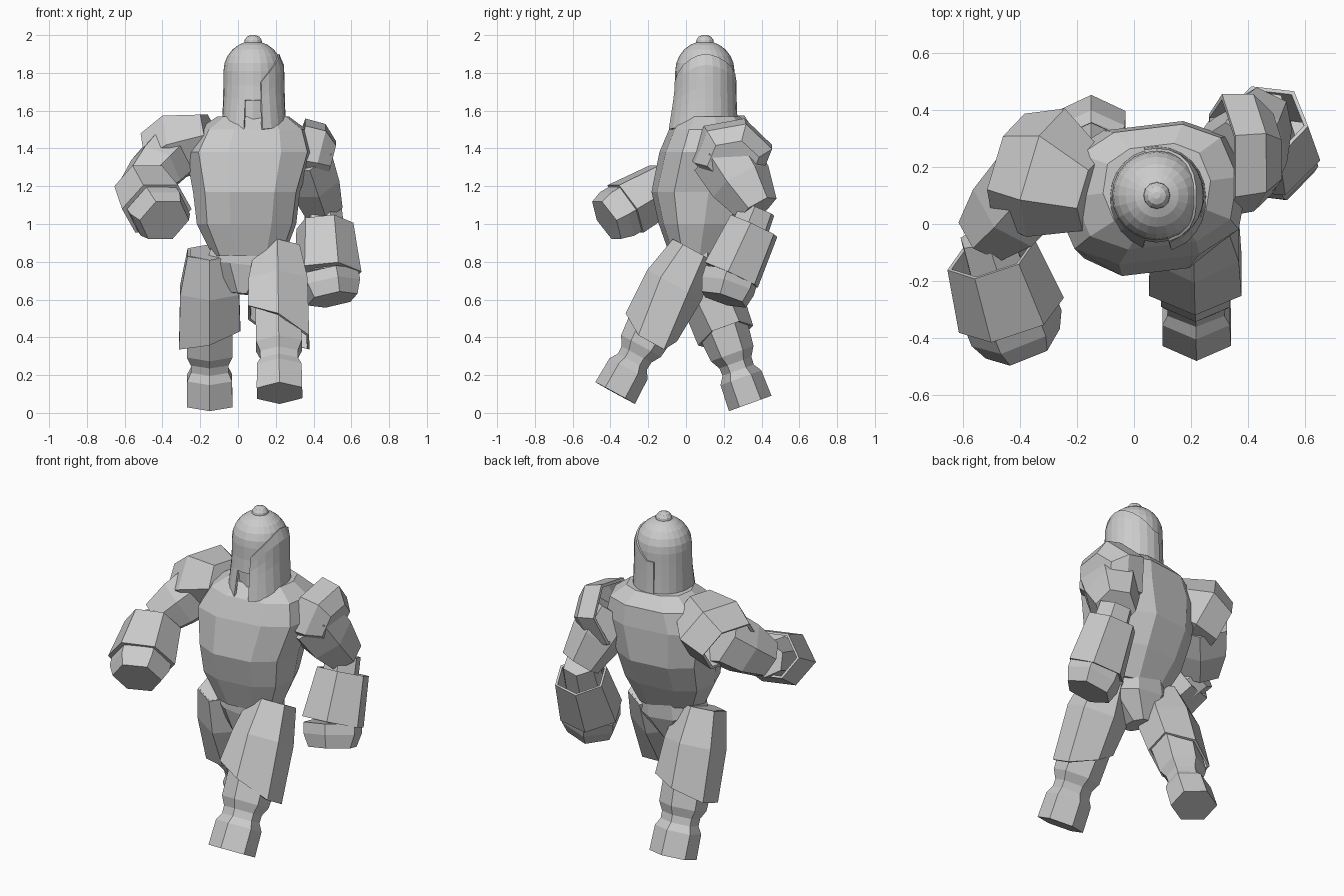
import bpy, bmesh
from math import sin, cos, pi, radians, sqrt, copysign
from mathutils import Vector

old = bpy.data.objects.get("Cube")
if old:
    bpy.data.objects.remove(old, do_unlink=True)

grey = bpy.data.materials.new("stone grey")
grey.use_nodes = True
grey.diffuse_color = (0.6, 0.6, 0.6, 1)
grey.node_tree.nodes["Principled BSDF"].inputs["Base Color"].default_value = (0.6, 0.6, 0.6, 1)


def finish(name, bm, thick=0):
    bmesh.ops.recalc_face_normals(bm, faces=bm.faces)
    mesh = bpy.data.meshes.new(name)
    bm.to_mesh(mesh)
    bm.free()
    mesh.materials.append(grey)
    ob = bpy.data.objects.new(name, mesh)
    bpy.context.collection.objects.link(ob)
    if thick:
        mod = ob.modifiers.new("thickness", "SOLIDIFY")
        mod.thickness = thick
        mod.offset = -1
    return ob


def skin(bm, rings, closed=True):
    for lo, hi in zip(rings, rings[1:]):
        n = len(lo)
        for k in range(n if closed else n - 1):
            j = (k + 1) % n
            bm.faces.new((lo[k], lo[j], hi[j], hi[k]))


def loft(name, sections, sides=6, fore=(0, -1, 0), axis=None, caps=(True, True),
         thick=0, slant=0, phase=0, box=1):
    """Skin polygon sections (centre, half width, half depth) along an axis."""
    bm = bmesh.new()
    t = Vector(axis) if axis else Vector(sections[-1][0]) - Vector(sections[0][0])
    t.normalize()
    s = Vector(fore).cross(t).normalized()
    f = t.cross(s)
    rings = []
    for c, a, b in sections:
        ring = []
        for k in range(sides):
            ang = 2 * pi * (k + phase) / sides
            u, v = (copysign(abs(w) ** box, w) for w in (cos(ang), sin(ang)))
            ring.append(bm.verts.new(Vector(c) + f * u * b + s * v * a))
        rings.append(ring)
    for v in rings[-1]:
        v.co.z += slant * (v.co.x - sections[-1][0][0])
    skin(bm, rings)
    if caps[0]:
        bm.faces.new(rings[0])
    if caps[1]:
        bm.faces.new(rings[-1])
    return finish(name, bm, thick)


# Torso, boxy and slightly twisted, tapering to the waist
UP = (0, 0, 1)
TWIST = (0.12, -1, 0)
loft("torso", [((0.055, 0.05, 0.83), 0.19, 0.13),
               ((0.045, 0.065, 1.0), 0.265, 0.205),
               ((0.045, 0.085, 1.17), 0.285, 0.265),
               ((0.06, 0.11, 1.38), 0.34, 0.245),
               ((0.075, 0.13, 1.5), 0.29, 0.215),
               ((0.08, 0.13, 1.57), 0.19, 0.15)],
     sides=10, axis=UP, fore=TWIST, phase=0.5, box=0.75)
loft("pelvis", [((0.05, 0.06, 0.9), 0.2, 0.14),
                ((0.04, 0.06, 0.78), 0.22, 0.14),
                ((0.02, 0.05, 0.63), 0.06, 0.09)], sides=8, phase=0.5)


# Legs: one stepping forward, one trailing
LEG = [(0, 0.12, 0.12), (0.45, 0.14, 0.14), (0.67, 0.14, 0.12), (0.73, 0.115, 0.09),
       (0.78, 0.115, 0.088), (0.83, 0.137, 0.115), (1, 0.139, 0.12)]


def leg(side, hip, sole, armour_end, slant):
    hip, sole = Vector(hip), Vector(sole)
    loft(side + "_leg", [(hip.lerp(sole, t), a, b) for t, a, b in LEG])
    loft(side + "_thigh_armour", [(hip.lerp(sole, t * armour_end), a, b) for t, a, b in
         ((0, 0.135, 0.125), (0.45, 0.18, 0.165), (1, 0.187, 0.155))],
         caps=(False, False), thick=0.015, slant=slant)


leg("left", (0.21, 0.04, 0.86), (0.22, -0.375, 0.105), 0.54, -0.5)
leg("right", (-0.15, 0.05, 0.85), (-0.15, 0.34, 0.05), 0.55, 0.3)


# Arms: upper arm, open gauntlet and blocky hand
def arm(side, shoulder, elbow, cuff, wrist, fist, fore, phase, girth):
    loft(side + "_upper_arm", [(shoulder, 0.16, 0.18),
                               (Vector(shoulder).lerp(Vector(elbow), 0.5), 0.15, 0.17),
                               (elbow, 0.115, 0.115)])
    loft(side + "_forearm", [(elbow, 0.1, 0.1), (wrist, 0.12, 0.12)], fore=fore)
    loft(side + "_gauntlet", [(cuff, 0.155 * girth, 0.145), (wrist, 0.185 * girth, 0.165)],
         fore=fore, caps=(False, True), thick=0.015, phase=phase)
    mid = Vector(wrist).lerp(Vector(fist), 0.45)
    loft(side + "_hand", [(wrist, 0.17, 0.152), (mid, 0.17, 0.152), (fist, 0.14, 0.13)],
         fore=fore, phase=phase)


arm("left", (0.35, 0.2, 1.37), (0.45, 0.38, 1.08), (0.46, 0.36, 0.99),
    (0.475, 0.24, 0.73), (0.5, 0.2, 0.6), (0.35, -1, 0), 0, 1)
arm("right", (-0.35, 0.15, 1.37), (-0.52, -0.04, 1.2), (-0.5, -0.11, 1.2),
    (-0.43, -0.32, 1.08), (-0.39, -0.42, 1.02), UP, 0.5, 1.05)

# Shoulder pads
loft("right_shoulder_pad", [((-0.14, 0.11, 1.47), 0.14, 0.135),
                            ((-0.31, 0.18, 1.42), 0.235, 0.19),
                            ((-0.44, 0.2, 1.35), 0.195, 0.16)],
     fore=UP, caps=(True, False), thick=0.02, phase=0.5)
loft("left_shoulder_pad", [((0.31, 0.24, 1.38), 0.22, 0.195),
                           ((0.42, 0.25, 1.36), 0.21, 0.185),
                           ((0.49, 0.25, 1.33), 0.14, 0.12)],
     fore=UP, caps=(False, True), thick=0.02, phase=0.3)

# Helmet: domed bell with a face slot
HX, HY, CROWN, R = 0.08, 0.1, 1.81, 0.16


def bell(z):
    if z > CROWN:
        return sqrt(max(R * R - (z - CROWN) ** 2, 0))
    return R + 0.1 * (CROWN - z) ** 2


def shell(name, angles, levels, grow, closed, slot=False):
    """Skin a bell surface whose level heights may change with the angle."""
    bm = bmesh.new()
    columns = []
    for deg in angles:
        a = radians(deg)
        column = []
        for z in levels(a):
            flare = 0.12 * max(0, -sin(a)) * max(0, 1.7 - z)
            r = bell(z) + grow + flare
            column.append(bm.verts.new((HX + cos(a) * r, HY + sin(a) * r, z)))
        columns.append(column)
    skin(bm, [list(row) for row in zip(*columns)], closed)
    if slot:
        gone = [f for f in bm.faces if f.calc_center_median().z < 1.68
                and f.calc_center_median().y < HY
                and abs(f.calc_center_median().x - HX) < 0.04]
        bmesh.ops.delete(bm, geom=gone, context="FACES")
    return finish(name, bm, 0.012)


def hem(a):
    return 1.55 - 0.05 * max(0, -sin(a))


def helmet_levels(a):
    skirt = [hem(a) + (CROWN - hem(a)) * k / 4 for k in range(4)]
    return skirt + [CROWN + R * sin(radians(d)) for d in range(0, 90, 15)]


def guard_levels(a):
    top = (1.7 if a < 0 else 1.76) + (0.2 if a < 0 else 0.14) * max(cos(a), 0)
    return [hem(a) + (top - hem(a)) * k / 6 for k in range(7)]


shell("helmet", range(-180, 180, 15), helmet_levels, -0.003, True, slot=True)
shell("helmet_side_guard", range(-75, 120, 15), guard_levels, 0.006, False)
loft("face", [((HX, HY, 1.5), 0.13, 0.13), ((HX, HY, 1.85), 0.125, 0.125)], sides=12)

# Rounded knob on the crown
loft("helmet_knob", [((HX, HY, z), r, r) for z, r in
                     ((1.94, 0.05), (1.975, 0.045), (1.992, 0.032), (2.0, 0.012))],
     sides=12)
